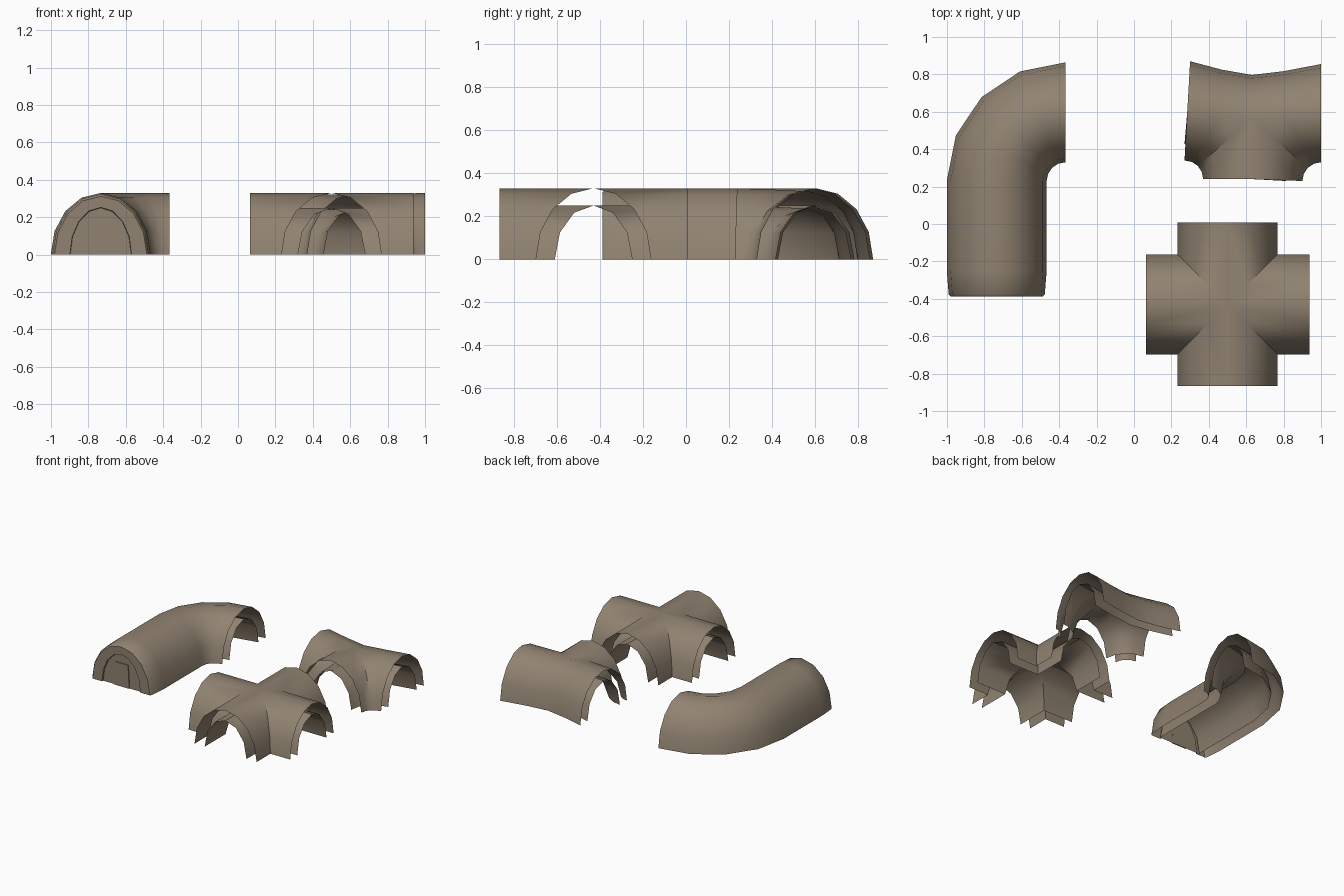
import bpy, bmesh, math
from mathutils import Vector

cube = bpy.data.objects.get("Cube")
if cube:
    bpy.data.objects.remove(cube)

stone = bpy.data.materials.new("taupe_stone")
stone.use_nodes = True
colour = (0.28, 0.225, 0.165, 1)
stone.diffuse_color = colour
stone.node_tree.nodes["Principled BSDF"].inputs["Base Color"].default_value = colour

HALF, TOP = 0.267, 0.33            # outer arch
IN_HALF, IN_TOP = 0.18, 0.25       # inner arch
WALL = HALF - IN_HALF


def panel(bm, base, apex, heights, segs):
    """Half-vault: quarter arches swept between a ground path and a ridge path."""
    rows = []
    for b, a, h in zip(base, apex, heights):
        b, a = Vector(b), Vector(a)
        row = []
        for t in range(segs + 1):
            ang = math.pi / 2 * t / segs
            p = a + (b - a) * math.cos(ang)
            row.append(bm.verts.new((p.x, p.y, h * math.sin(ang))))
        rows.append(row)
    for r, s in zip(rows, rows[1:]):
        for i in range(segs):
            bm.faces.new((r[i], r[i + 1], s[i + 1], s[i]))


def finish(bm, name, outward=True):
    """Weld the panels, point the faces the right way and shade."""
    bmesh.ops.remove_doubles(bm, verts=bm.verts, dist=0.0005)
    bmesh.ops.recalc_face_normals(bm, faces=bm.faces)
    top = max(bm.faces, key=lambda f: f.calc_center_median().z)
    if (top.normal.z > 0) != outward:
        bmesh.ops.reverse_faces(bm, faces=bm.faces)
    mesh = bpy.data.meshes.new(name)
    bm.to_mesh(mesh)
    bm.free()
    mesh.materials.append(stone)
    obj = bpy.data.objects.new(name, mesh)
    bpy.context.collection.objects.link(obj)
    bpy.ops.object.select_all(action='DESELECT')
    obj.select_set(True)
    bpy.context.view_layer.objects.active = obj
    bpy.ops.object.shade_smooth_by_angle(angle=math.radians(40))


def arc(cx, cy, r, start, end, n):
    angles = [math.radians(start + (end - start) * i / n) for i in range(n + 1)]
    return [(cx + r * math.cos(a), cy + r * math.sin(a)) for a in angles]


# Bend: straight run with a closed front, then a quarter turn
BEND_X, BEND_Y, RADIUS = -0.367, 0.23, 0.367


def bend(name, half, top, front, segs, outward):
    bm = bmesh.new()
    # front rows hold (y, half width, height)
    heights = [f[2] for f in front] + [top] * 5
    ridge = [(BEND_X - RADIUS, f[0]) for f in front]
    ridge += arc(BEND_X, BEND_Y, RADIUS, 180, 90, 4)
    for side in (-1, 1):
        base = [(BEND_X - RADIUS - side * f[1], f[0]) for f in front]
        base += arc(BEND_X, BEND_Y, RADIUS + side * half, 180, 90, 4)
        panel(bm, base, ridge, heights, segs)
    finish(bm, name, outward)


closed_front = [(-0.375, 0, 0), (-0.375, 0.163, 0.25), (-0.388, 0.165, 0.253),
                (-0.388, HALF - 0.02, TOP - 0.018), (-0.375, HALF - 0.01, TOP - 0.006),
                (-0.25, HALF, TOP)]
bend("bend_outer_shell", HALF, TOP, closed_front, 4, True)
bend("bend_inner_shell", IN_HALF, IN_TOP, [(-0.37, IN_HALF, IN_TOP)], 3, False)

# Small door plate on the closed front
bm = bmesh.new()
bmesh.ops.create_cube(bm, size=1)
for v in bm.verts:
    taper = 0.11 if v.co.z > 0 else 0.13
    v.co = (BEND_X - RADIUS + v.co.x * taper, -0.378 + v.co.y * 0.008, (v.co.z + 0.5) * 0.18)
finish(bm, "front_door_plate")

# Crossing: four mitred corner panels
CROSS_X, CROSS_Y, ARM = 0.5, -0.43, 0.437


def crossing(name, half, top, segs, outward):
    bm = bmesh.new()
    for sx in (-1, 1):
        for sy in (-1, 1):
            def at(x, y):
                return (CROSS_X + sx * x, CROSS_Y + sy * y)
            base = [at(ARM, half), at(half, half), at(half, ARM)]
            ridge = [at(ARM, 0), at(0, 0), at(0, ARM)]
            panel(bm, base, ridge, [top] * 3, segs)
    finish(bm, name, outward)


crossing("crossing_outer_shell", HALF, TOP, 4, True)
crossing("crossing_inner_shell", IN_HALF, IN_TOP, 3, False)

# Three-way junction: two rounded corners and a slightly hollow back wall
hub = (0.63, 0.56)
left_arm = [(0.285, 0.605), (0.46, 0.575)]
right_arm = [(1.0, 0.588), (0.81, 0.57)]
front_arm = [(0.632, 0.24), (0.632, 0.4)]


def junction(name, offset, top, segs, outward):
    bm = bmesh.new()
    heights = [top, top - 0.006, top - 0.014, top - 0.006, top]

    def ridge(a, b):
        return a + [hub] + b[::-1]
    r = 0.1 + offset
    panel(bm, arc(0.27, 0.24, r, 0, 90, 4), ridge(front_arm, left_arm), heights, segs)
    panel(bm, arc(1.0, 0.23, r, 180, 90, 4), ridge(front_arm, right_arm), heights, segs)
    back = [(0.30, 0.87), (0.47, 0.825), (0.63, 0.797), (0.8, 0.817), (1.0, 0.855)]
    back = [(x, y - offset) for x, y in back]
    panel(bm, back, ridge(left_arm, right_arm), heights, segs)
    finish(bm, name, outward)


junction("junction_outer_shell", 0, TOP, 4, True)
junction("junction_inner_shell", WALL, IN_TOP, 3, False)
